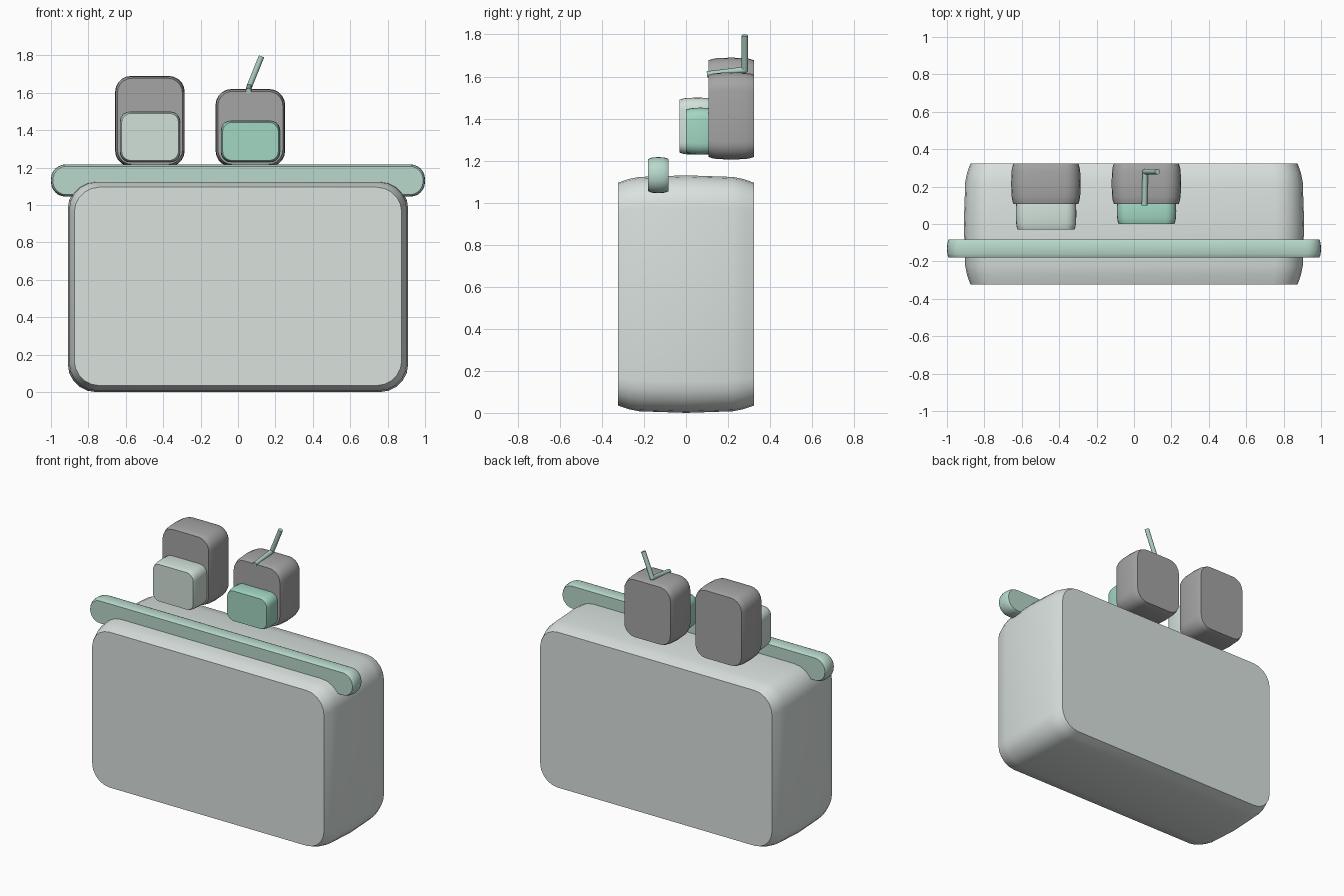
import bpy, bmesh, math
from mathutils import Vector

if "Cube" in bpy.data.objects:
    bpy.data.objects.remove(bpy.data.objects["Cube"])


def paint(obj, rgb):
    mat = bpy.data.materials.new(obj.name + "_colour")
    mat.diffuse_color = (*rgb, 1)
    mat.use_nodes = True
    mat.node_tree.nodes["Principled BSDF"].inputs["Base Color"].default_value = mat.diffuse_color
    obj.data.materials.append(mat)


def finish(name, bm, rgb, angle):
    bmesh.ops.recalc_face_normals(bm, faces=bm.faces)
    mesh = bpy.data.meshes.new(name)
    bm.to_mesh(mesh)
    bm.free()
    obj = bpy.data.objects.new(name, mesh)
    bpy.context.collection.objects.link(obj)
    paint(obj, rgb)
    bpy.ops.object.select_all(action='DESELECT')
    obj.select_set(True)
    bpy.context.view_layer.objects.active = obj
    bpy.ops.object.shade_smooth_by_angle(angle=math.radians(angle))
    return obj


def rounded_outline(x0, x1, z0, z1, r, seg):
    pts = []
    corners = [(x1 - r, z1 - r), (x0 + r, z1 - r), (x0 + r, z0 + r), (x1 - r, z0 + r)]
    for k, (cx, cz) in enumerate(corners):
        for i in range(seg + 1):
            a = math.pi / 2 * (k + i / seg)
            pts.append((cx + r * math.cos(a), cz + r * math.sin(a)))
    return pts


def soft_block(name, x, z, stations, r, rgb, seg=5):
    """Rounded rectangle lofted front to back; stations are (y, inset)."""
    bm = bmesh.new()
    rings = []
    for y, d in stations:
        outline = rounded_outline(x[0] + d, x[1] - d, z[0] + d, z[1] - d, r - d * 0.5, seg)
        rings.append([bm.verts.new((px, y, pz)) for px, pz in outline])
    n = len(rings[0])
    for a, b in zip(rings, rings[1:]):
        for i in range(n):
            bm.faces.new((a[i], a[(i + 1) % n], b[(i + 1) % n], b[i]))
    bm.faces.new(rings[0])
    bm.faces.new(rings[-1])
    return finish(name, bm, rgb, 50)


def bulged(y0, y1, edge, inset):
    """Stations with an inset rim and a slightly swollen middle."""
    return [(y0, inset), (y0 + edge * 0.5, inset * 0.5), (y0 + edge, inset * 0.22),
            ((y0 + y1) / 2, 0),
            (y1 - edge, inset * 0.22), (y1 - edge * 0.5, inset * 0.5), (y1, inset)]


# Main case
soft_block("body", (-0.91, 0.91), (0, 1.13), bulged(-0.323, 0.323, 0.10, 0.035),
           0.15, (0.70, 0.76, 0.73))

# Long rail across the top
soft_block("top_rail", (-1, 1), (1.045, 1.217), bulged(-0.18, -0.083, 0.02, 0.01),
           0.078, (0.48, 0.69, 0.60), 6)

# Two upright boxes, each with a smaller block in front
for side, bx, bz, px, pz, py, rgb in [
    ("left", (-0.657, -0.285), (1.205, 1.69), (-0.632, -0.308), (1.228, 1.50), -0.03,
     (0.64, 0.75, 0.69)),
    ("right", (-0.12, 0.252), (1.205, 1.62), (-0.092, 0.226), (1.228, 1.452), 0.0,
     (0.36, 0.68, 0.54)),
]:
    soft_block(side + "_box", bx, bz, bulged(0.108, 0.323, 0.04, 0.012), 0.085,
               (0.38, 0.375, 0.375))
    soft_block(side + "_front_block", px, pz, bulged(py, 0.14, 0.03, 0.01), 0.055, rgb)

# Bent straw, made of two tubes
bm = bmesh.new()
start, bend, tip = Vector((0.056, 0.10, 1.61)), Vector((0.06, 0.28, 1.632)), Vector((0.126, 0.28, 1.795))
for a, b in ((start, bend), (bend, tip)):
    d = b - a
    made = bmesh.ops.create_cone(bm, cap_ends=True, segments=12, radius1=0.015,
                                 radius2=0.015, depth=d.length)
    rot = d.to_track_quat('Z', 'Y').to_matrix()
    bmesh.ops.rotate(bm, verts=made["verts"], cent=(0, 0, 0), matrix=rot)
    bmesh.ops.translate(bm, verts=made["verts"], vec=(a + b) / 2)
# Round joint at the bend
joint = bmesh.ops.create_uvsphere(bm, u_segments=12, v_segments=8, radius=0.015)
bmesh.ops.translate(bm, verts=joint["verts"], vec=bend)
finish("straw", bm, (0.42, 0.62, 0.53), 40)
